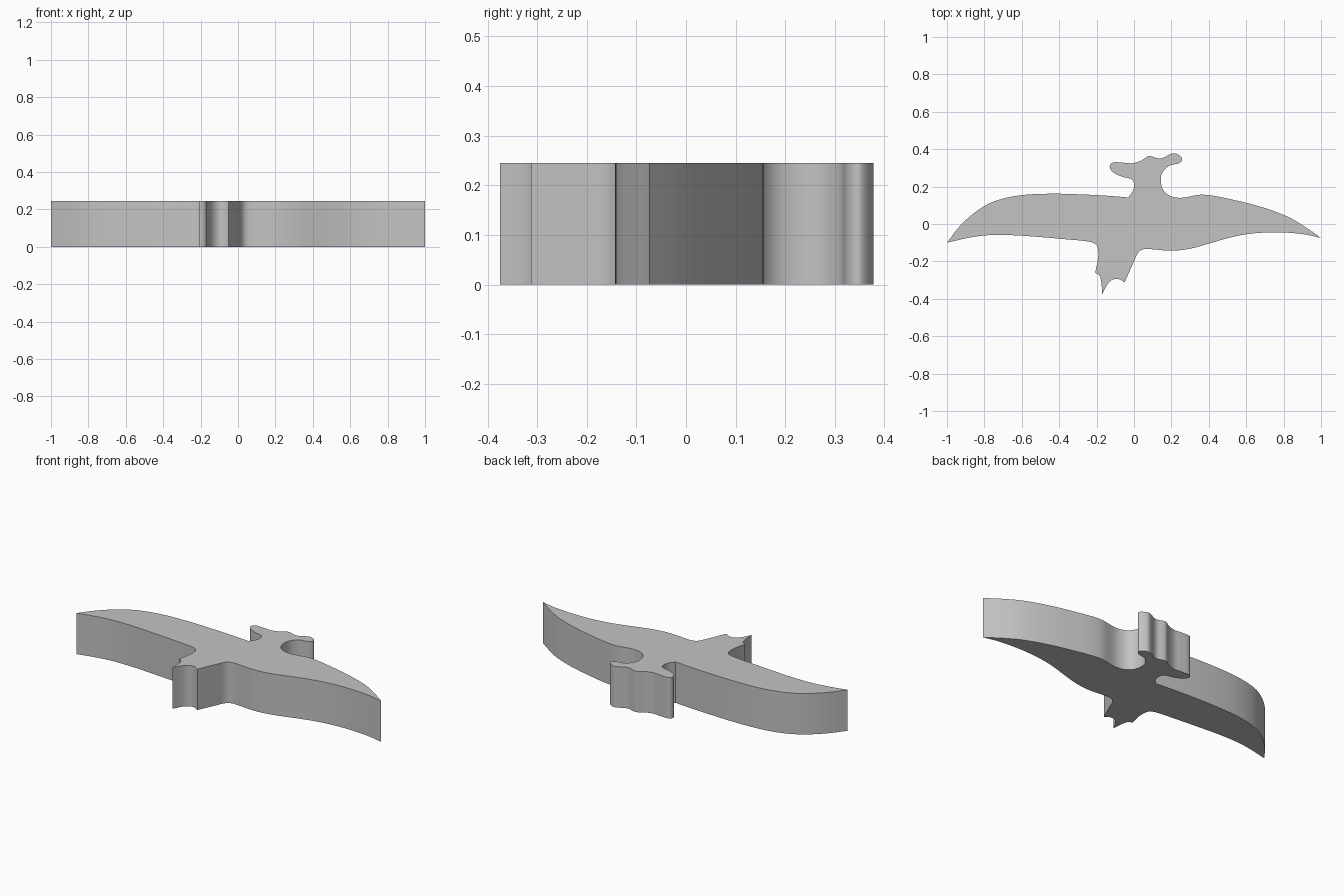
import bpy
import bmesh
from mathutils import Vector
from mathutils.geometry import interpolate_bezier

HEIGHT = 0.245
STEPS = 5

# Each run is a smooth curve; sharp corners lie where one run meets the next
leading_edge_right = [(-1, -.1), (-.93, -.01), (-.84, .07), (-.75, .12), (-.62, .152),
                      (-.45, .162), (-.25, .157), (-.1, .148), (-.03, .142)]
head_and_left_wing = [(-.03, .142), (-.005, .18), (0, .215), (-.015, .24), (-.06, .252),
                      (-.11, .275), (-.13, .305), (-.115, .328), (-.06, .328), (-.01, .325),
                      (.04, .34), (.08, .363), (.14, .35), (.21, .378), (.245, .365),
                      (.258, .345), (.24, .325), (.19, .312), (.155, .28), (.143, .24),
                      (.155, .185), (.19, .152), (.25, .14), (.37, .157), (.55, .125),
                      (.7, .085), (.82, .04), (.91, -.012), (1, -.075)]
trailing_edge_left = [(1, -.075), (.92, -.057), (.83, -.047), (.72, -.045), (.6, -.055),
                      (.5, -.076), (.4, -.105), (.3, -.132), (.2, -.143), (.06, -.134),
                      (.025, -.15), (0, -.2), (-.05, -.312)]
tail_notch = [(-.05, -.312), (-.08, -.295), (-.11, -.296), (-.14, -.32), (-.17, -.375)]
tail_side = [(-.17, -.375), (-.175, -.31), (-.185, -.275), (-.208, -.26)]
trailing_edge_right = [(-.208, -.26), (-.193, -.19), (-.192, -.14), (-.205, -.108),
                       (-.25, -.093), (-.35, -.083), (-.5, -.07), (-.65, -.06),
                       (-.78, -.06), (-.88, -.073), (-1, -.1)]
RUNS = [leading_edge_right, head_and_left_wing, trailing_edge_left,
        tail_notch, tail_side, trailing_edge_right]


def smooth_run(run):
    """Sample a curve through the points, leaving out the last point."""
    points = [Vector((x, y, 0)) for x, y in run]
    last = len(points) - 1
    tangents = [(points[min(i + 1, last)] - points[max(i - 1, 0)]).normalized()
                for i in range(last + 1)]
    samples = []
    for i in range(last):
        start, end = points[i], points[i + 1]
        reach = (end - start).length / 3
        samples += interpolate_bezier(start, start + tangents[i] * reach,
                                      end - tangents[i + 1] * reach, end, STEPS + 1)[:-1]
    return samples


def make_material(name, colour):
    material = bpy.data.materials.new(name)
    material.use_nodes = True
    material.diffuse_color = colour
    material.node_tree.nodes["Principled BSDF"].inputs["Base Color"].default_value = colour
    return material


def extrude_outline(name, outline, height, material):
    bm = bmesh.new()
    base = bm.faces.new([bm.verts.new(point) for point in outline])
    top = bmesh.ops.extrude_face_region(bm, geom=[base], use_keep_orig=True)["geom"]
    bmesh.ops.translate(bm, vec=(0, 0, height),
                        verts=[v for v in top if isinstance(v, bmesh.types.BMVert)])
    bmesh.ops.recalc_face_normals(bm, faces=bm.faces)
    mesh = bpy.data.meshes.new(name)
    bm.to_mesh(mesh)
    bm.free()
    mesh.materials.append(material)
    obj = bpy.data.objects.new(name, mesh)
    bpy.context.collection.objects.link(obj)
    return obj


default_cube = bpy.data.objects.get("Cube")
if default_cube:
    bpy.data.objects.remove(default_cube, do_unlink=True)

# Flat bird silhouette with upright walls
outline = [point for run in RUNS for point in smooth_run(run)]
bird = extrude_outline("bird_silhouette", outline, HEIGHT,
                       make_material("plain grey", (0.55, 0.55, 0.55, 1)))

# Smooth walls, with sharp rims and corners
bpy.ops.object.select_all(action="DESELECT")
bird.select_set(True)
bpy.context.view_layer.objects.active = bird
bpy.ops.object.shade_smooth_by_angle()
